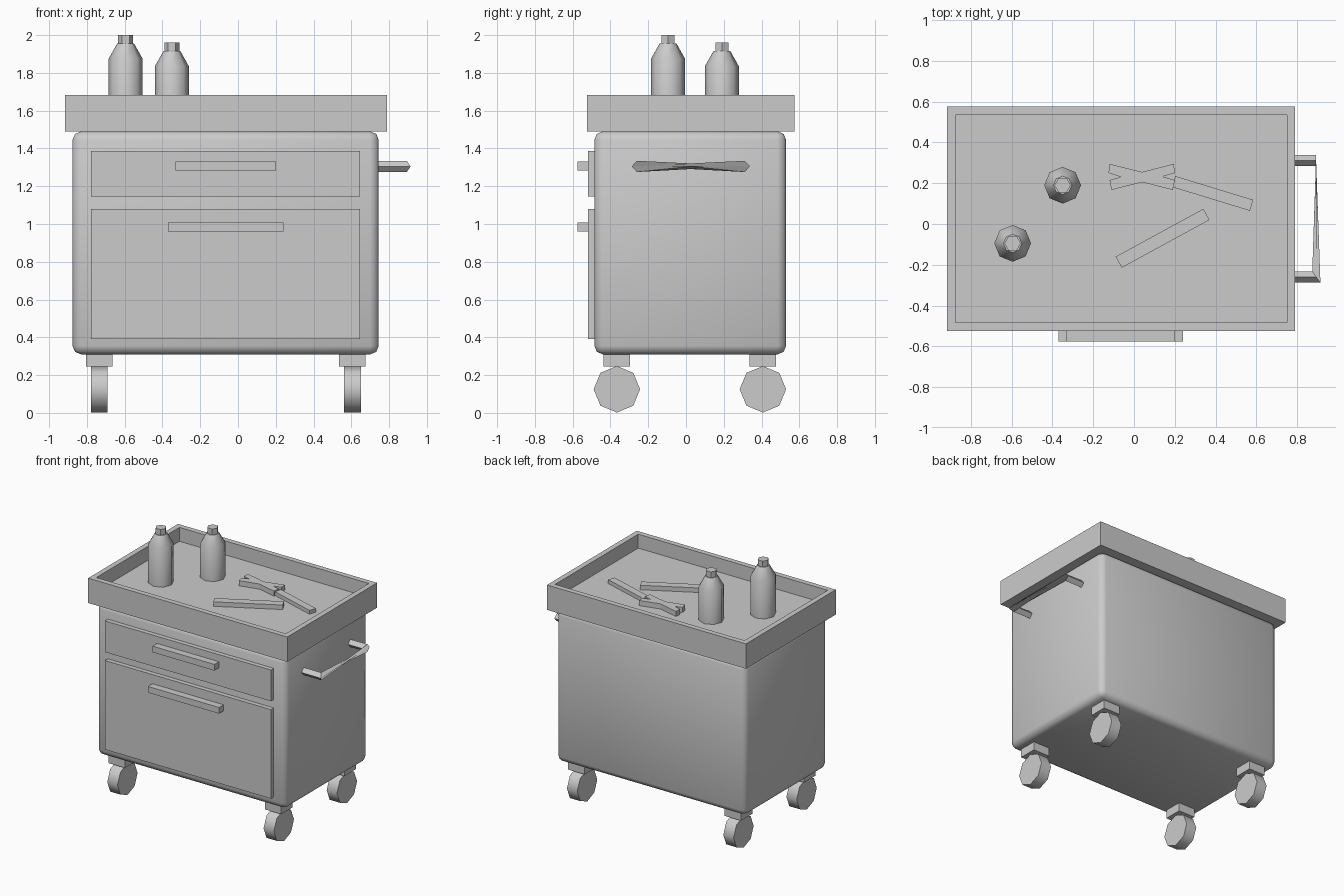
import bpy, bmesh, math
from mathutils import Matrix, Vector

cube = bpy.data.objects.get("Cube")
if cube:
    bpy.data.objects.remove(cube)

GREY = (0.6, 0.6, 0.6, 1)
grey = bpy.data.materials.new("plain grey")
grey.use_nodes = True
grey.diffuse_color = GREY
grey.node_tree.nodes["Principled BSDF"].inputs["Base Color"].default_value = GREY

FLOOR = 1.575  # tray floor height


def finish(name, bm, smooth=None):
    bmesh.ops.recalc_face_normals(bm, faces=bm.faces)
    mesh = bpy.data.meshes.new(name)
    bm.to_mesh(mesh)
    bm.free()
    mesh.materials.append(grey)
    ob = bpy.data.objects.new(name, mesh)
    bpy.context.collection.objects.link(ob)
    if smooth:
        bpy.ops.object.select_all(action="DESELECT")
        ob.select_set(True)
        bpy.context.view_layer.objects.active = ob
        bpy.ops.object.shade_smooth_by_angle(angle=math.radians(smooth))
    return ob


def box_mesh(lo, hi, turn=0):
    lo, hi = Vector(lo), Vector(hi)
    bm = bmesh.new()
    place = (Matrix.Translation((lo + hi) / 2) @ Matrix.Rotation(math.radians(turn), 4, "Z")
             @ Matrix.Diagonal((*(hi - lo), 1)))
    bmesh.ops.create_cube(bm, size=1, matrix=place)
    return bm


def box(name, lo, hi, turn=0):
    return finish(name, box_mesh(lo, hi, turn))


def loft(bm, rings):
    """Skin a list of equal point rings and cap both ends."""
    rows = [[bm.verts.new(p) for p in ring] for ring in rings]
    for a, b in zip(rows, rows[1:]):
        for i in range(len(a)):
            j = (i + 1) % len(a)
            bm.faces.new((a[i], a[j], b[j], b[i]))
    bm.faces.new(rows[0])
    bm.faces.new(rows[-1])


def circle(x, y, z, r, sides):
    return [(x + r * math.cos(i * math.tau / sides), y + r * math.sin(i * math.tau / sides), z)
            for i in range(sides)]


# Cabinet with rounded edges
bm = box_mesh((-0.876, -0.485, 0.31), (0.745, 0.53, 1.49))
bmesh.ops.bevel(bm, geom=bm.edges[:], offset=0.045, segments=2, profile=0.5, affect="EDGES")
finish("cabinet", bm, 50)

# Open tray on top
bm = box_mesh((-0.917, -0.525, 1.49), (0.79, 0.575, 1.683))
bm.faces.ensure_lookup_table()
top = max(bm.faces, key=lambda f: f.calc_center_median().z)
bmesh.ops.inset_region(bm, faces=[top], thickness=0.058)
well = bmesh.ops.extrude_face_region(bm, geom=[top])
bmesh.ops.delete(bm, geom=[top], context="FACES_ONLY")
for v in well["geom"]:
    if isinstance(v, bmesh.types.BMVert):
        v.co.z = FLOOR
finish("tray", bm)

# Drawer fronts and pulls
for name, z0, z1, px0, px1, pz in (("upper", 1.145, 1.387, -0.33, 0.20, 1.308),
                                   ("lower", 0.39, 1.08, -0.37, 0.24, 0.985)):
    box(name + "_drawer", (-0.778, -0.52, z0), (0.646, -0.47, z1))
    box(name + "_pull", (px0, -0.575, pz - 0.024), (px1, -0.51, pz + 0.024))

# Casters
for side, x in (("right", -0.735), ("left", 0.606)):
    for end, y in (("front", -0.366), ("back", 0.407)):
        box(f"{end}_{side}_caster_mount", (x - 0.07, y - 0.07, 0.245), (x + 0.07, y + 0.07, 0.32))
        bm = bmesh.new()
        loft(bm, [[(x + dx, py + y, pz + 0.125) for py, pz, _ in circle(0, 0, 0, 0.123, 8)]
                  for dx in (-0.044, 0.044)])
        finish(f"{end}_{side}_wheel", bm, 50)

# Bottles with six-sided caps
for name, x, y, rise in (("tall", -0.595, -0.095, 0.04), ("short", -0.35, 0.19, 0)):
    bm = bmesh.new()
    loft(bm, [circle(x, y, z, r, 8) for z, r in
              ((FLOOR, 0.09), (1.835 + rise, 0.09), (1.915 + rise, 0.045))])
    finish(name + "_bottle", bm, 50)
    bm = bmesh.new()
    loft(bm, [circle(x, y, z + rise, 0.04, 6) for z in (1.91, 1.96)])
    finish(name + "_bottle_cap", bm)


# Side handle: diamond section, with a half twist along the grip
def diamond(x, y, skew, twist=1):
    r = 0.027 * twist
    return [(x, y, 1.305 + r * 1.1), (x - skew * twist, y + r, 1.305),
            (x, y, 1.305 - r * 1.1), (x + skew * twist, y - r, 1.305)]


bm = bmesh.new()
loft(bm, [diamond(0.73, -0.26, 0), diamond(0.894, -0.26, 0.02),
          diamond(0.892, 0.311, 0, -1), diamond(0.73, 0.311, 0, -1)])
finish("push_handle", bm)

# Tools lying in the tray
head = [(-0.12, 0.295), (-0.125, 0.25), (-0.065, 0.231), (-0.12, 0.215), (-0.11, 0.167),
        (0.04, 0.205), (0.19, 0.167), (0.2, 0.215), (0.14, 0.233), (0.2, 0.25),
        (0.195, 0.295), (0.04, 0.255)]
bm = bmesh.new()
loft(bm, [[(x, y, z) for x, y in head] for z in (FLOOR, FLOOR + 0.04)])
finish("wrench_head", bm)
box("wrench_shaft", (0.185, 0.122, FLOOR), (0.585, 0.178, FLOOR + 0.03), -17)
box("flat_bar", (-0.105, -0.101, FLOOR), (0.385, -0.039, FLOOR + 0.035), 28.6)
